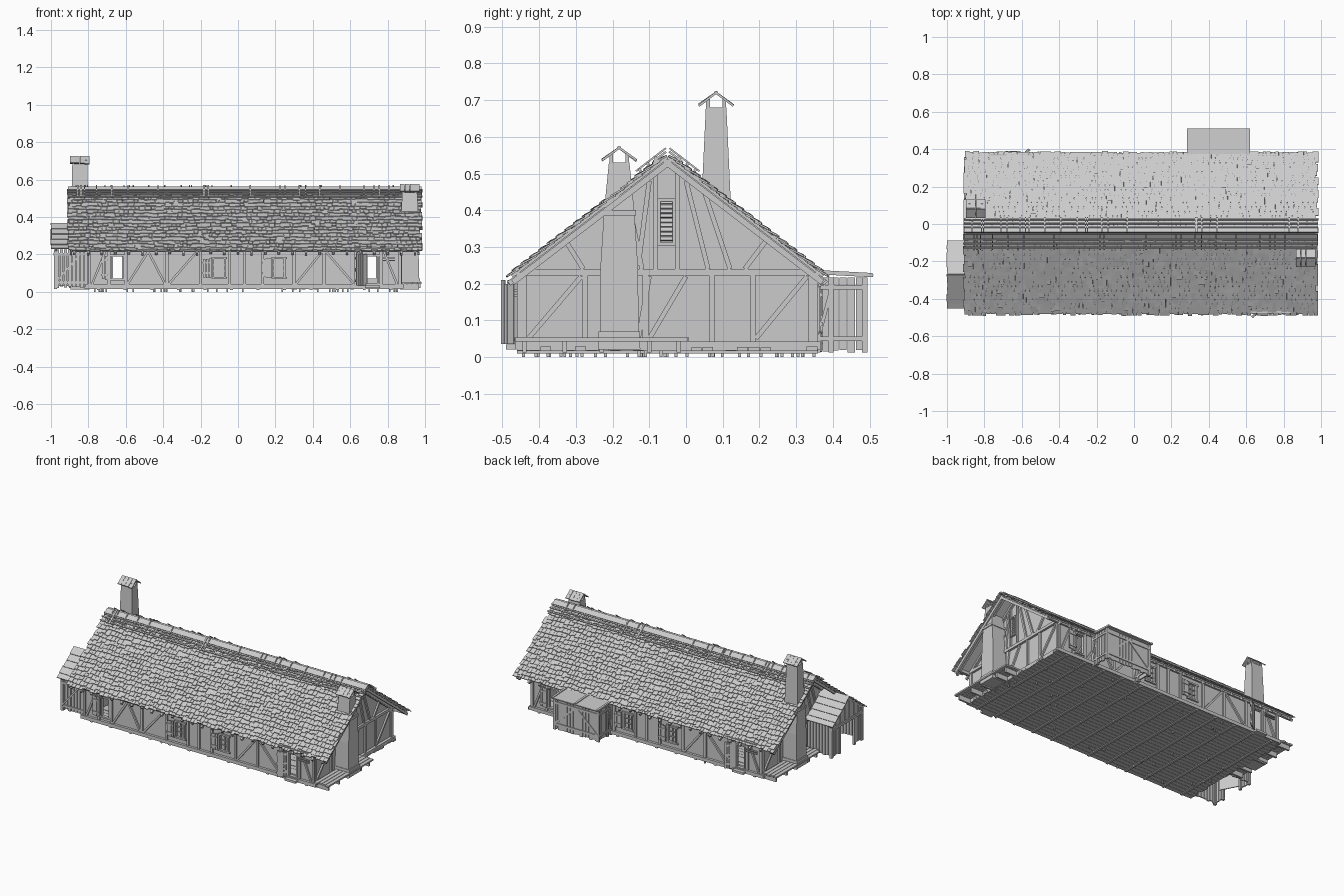
import bpy, bmesh, random
from math import pi
from mathutils import Vector as V, Matrix

random.seed(4)
CX, CY = 0.036, -0.05                      # house axis; front half is repeated by a half turn
TURN = Matrix.Translation((CX, CY, 0)) @ Matrix.Rotation(pi, 4, 'Z') @ Matrix.Translation((-CX, -CY, 0))
SIDES = (("front", Matrix.Identity(4)), ("back", TURN))
R = random.uniform


def hexa(bm, pts):
    v = [bm.verts.new(p) for p in pts]
    for f in ((3, 2, 1, 0), (4, 5, 6, 7), (0, 1, 5, 4), (1, 2, 6, 5), (2, 3, 7, 6), (3, 0, 4, 7)):
        bm.faces.new([v[i] for i in f])


def taper(bm, c, lo, hi, z0, z1):
    hexa(bm, [(c[0] + sx * s[0] / 2, c[1] + sy * s[1] / 2, z) for s, z in ((lo, z0), (hi, z1))
              for sx, sy in ((-1, -1), (1, -1), (1, 1), (-1, 1))])


def box(bm, x0, x1, y0, y1, z0, z1):
    s = (x1 - x0, y1 - y0)
    taper(bm, ((x0 + x1) / 2, (y0 + y1) / 2), s, s, z0, z1)


def beam(bm, p, q, side, w, h):
    """Board from p to q, w wide along side, h thick."""
    p, q = V(p), V(q)
    s = V(side).normalized()
    n = (q - p).cross(s).normalized()
    hexa(bm, [e + s * a * w / 2 + n * b * h / 2 for e in (p, q)
              for a, b in ((-1, -1), (1, -1), (1, 1), (-1, 1))])


def finish(name, bm, m=Matrix.Identity(4)):
    bm.transform(m)
    bmesh.ops.recalc_face_normals(bm, faces=bm.faces)
    me = bpy.data.meshes.new(name)
    bm.to_mesh(me)
    bm.free()
    bpy.context.collection.objects.link(bpy.data.objects.new(name, me))


def slope(x, s, lift=0):
    """Point on the front roof slope, s = distance down from the ridge (0..1)."""
    return V((x, -0.05 - 0.43 * s - 0.61 * lift, 0.545 - 0.33 * s + 0.79 * lift))


XL, XR, YF = -0.795, 0.867, -0.45          # wall lines
RL, RR = -0.905, 0.977                     # roof ends
OPENINGS = [(-0.67, -0.61, 0.07, 0.19), (-0.13, -0.07, 0.08, 0.175),
            (0.19, 0.25, 0.08, 0.175), (0.69, 0.75, 0.045, 0.19)]

# floor planks, bearers and pegs
bm = bmesh.new()
n = 26
for i in range(n):
    y = -0.46 + 0.82 * i / n
    box(bm, XL - 0.02 + R(-.01, .01), XR + 0.02 + R(-.01, .01), y, y + 0.82 / n - 0.002, 0.016, 0.026 + R(0, .003))
for i in range(12):
    x = XL + 0.05 + i * (XR - XL - 0.1) / 11
    box(bm, x - .008, x + .008, -0.46, 0.36, 0.01, 0.02)
for i in range(40):
    x, y = R(XL, XR), R(-0.45, 0.35)
    box(bm, x - .004, x + .004, y - .004, y + .004, 0, 0.02)
finish("floor", bm)

for tag, M in SIDES:
    # long wall in panels around its openings
    bm = bmesh.new()
    x = XL
    for a, b, z0, z1 in OPENINGS:
        box(bm, x, a, YF, YF + .012, 0.02, 0.235)
        box(bm, a, b, YF, YF + .012, 0.02, z0)
        box(bm, a, b, YF, YF + .012, z1, 0.235)
        x = b
    box(bm, x, XR, YF, YF + .012, 0.02, 0.235)
    finish(tag + "_wall", bm, M)

    # long wall timber frame
    bm = bmesh.new()
    y = YF - 0.004
    box(bm, XL - .02, XR + .02, y - .012, y + .008, 0.02, 0.042)
    box(bm, XL - .1, XR + .1, y - .008, y + .008, 0.212, 0.23)
    for x in (XL, -.69, -.6, -.38, -.2, -.045, .035, .13, .3, .46, .63, .765, XR):
        box(bm, x - .008, x + .008, y - .006, y + .008, 0.03, 0.22)
    for a, b in ((-.59, -.48), (-.39, -.48), (-.37, -.22), (.31, .45), (.62, .47), (.85, .78), (-.78, -.71)):
        beam(bm, (a, y, 0.042), (b, y, 0.215), (0, 1, 0), .012, .012)
    for a, b, z0, z1 in OPENINGS:
        box(bm, a - .012, b + .012, y - .007, y + .01, z1, z1 + .01)
        box(bm, a - .012, b + .012, y - .007, y + .01, z0 - .01, z0)
        for x in (a, b):
            box(bm, x - .006, x + .003, y - .006, y + .01, z0, z1)
    finish(tag + "_timbers", bm, M)

    # windows with glazing bars and a shutter beside each
    bm = bmesh.new()
    for a, b, z0, z1 in OPENINGS[1:3]:
        box(bm, a, b, YF + .006, YF + .009, z0, z1)
        box(bm, (a + b) / 2 - .003, (a + b) / 2 + .003, YF - .002, YF + .006, z0, z1)
        for k in (1, 2):
            z = z0 + (z1 - z0) * k / 3
            box(bm, a, b, YF - .002, YF + .006, z - .002, z + .002)
    for a, b, z0, z1 in OPENINGS[:3]:
        for k in range(3):
            x = a - .058 + k * .016
            box(bm, x, x + .014, y - .014, y - .008, z0 - R(0, .006), z1 + R(0, .006))
        for z in (z0 + .02, z1 - .02):
            box(bm, a - .06, a - .008, y - .018, y - .012, z - .005, z + .005)
    finish(tag + "_windows", bm, M)

    # open plank door with ledges
    bm = bmesh.new()
    p, q = V((.688, -.458, 0)), V((.632, -.502, 0))
    d = (q - p).normalized()
    for k in range(5):
        c = p.lerp(q, (k + .5) / 5)
        beam(bm, c + V((0, 0, .035)), c + V((0, 0, .205 + R(-.006, .006))), d, .0125, .006)
    for z in (.06, .12, .18):
        o = V((-.005, .006, z))
        beam(bm, p + o, q + o, (0, 0, 1), .014, .006)
    beam(bm, p + V((-.005, .006, .06)), q + V((-.005, .006, .12)), (0, 0, 1), .012, .006)
    box(bm, .62, .84, -.475, -.45, .228, .236)
    box(bm, .68, .76, -.49, -.45, .02, .034)
    for z in (.165, .178):
        box(bm, .765, .84, -.468, -.458, z, z + .006)
    finish(tag + "_door", bm, M)

    # gable wall
    bm = bmesh.new()
    prof = ((-.45, .02), (.35, .02), (.35, .232), (-.05, .538), (-.45, .232))
    f = bm.faces.new([bm.verts.new((XR - .012, a, b)) for a, b in prof])
    ext = bmesh.ops.extrude_face_region(bm, geom=[f])
    bmesh.ops.translate(bm, vec=(.012, 0, 0), verts=[v for v in ext["geom"] if isinstance(v, bmesh.types.BMVert)])
    finish(tag + "_gable_wall", bm, M)

    # gable timbers and louvred loft window
    bm = bmesh.new()
    g = XR + .004
    box(bm, XR - .01, g + .014, -.46, .36, .018, .042)
    box(bm, XR - .01, g + .01, -.46, .37, .222, .24)
    for yy in (-.442, -.275, -.11, .07, .182, .342):
        box(bm, XR - .004, g + .006, yy - .008, yy + .008, .04, .225)
    for yy in (-.083, -.024):
        box(bm, XR - .004, g + .006, yy - .006, yy + .006, .24, .515)
    for a, b, c, e in ((-.43, .05, -.285, .22), (.19, .05, .33, .22), (-.1, .05, .0, .22), (-.13, .05, -.1, .22),
                       (-.28, .24, -.33, .32), (-.12, .24, -.16, .44), (-.13, .25, -.1, .48),
                       (.06, .24, .0, .48), (.12, .24, .05, .45), (.16, .24, .22, .32)):
        beam(bm, (g, a, b), (g, c, e), (1, 0, 0), .012, .013)
    for yy in (-.073, -.033):
        box(bm, g, g + .012, yy - .004, yy + .004, .31, .43)
    for z in (.308, .428):
        box(bm, g, g + .012, -.077, -.029, z - .004, z + .004)
    for k in range(9):
        z = .318 + k * .0125
        beam(bm, (g, -.07, z + .004), (g, -.036, z + .004), (.6, 0, -.8), .011, .003)
    # wall-top rafters on the gable and along the overhang edge
    for x in (g, RR - .012):
        for sgn in (1, -1):
            pts = [slope(x, s, -.014) for s in (.0, 1.0)]
            if sgn < 0:
                pts = [V((p.x, 2 * CY - p.y, p.z)) for p in pts]
            beam(bm, *pts, (1, 0, 0), .012, .016)
    finish(tag + "_gable_timbers", bm, M)

    # plank step around the chimney foot
    bm = bmesh.new()
    for k in range(4):
        x = XR + .012 + k * .026
        box(bm, x, x + .023, -.46 + R(-.01, .01), .0 + R(-.01, .01), .043, .053)
    for yy in (-.44, -.33, -.23, -.1, -.02):
        box(bm, XR, RR - .01, yy - .006, yy + .006, .012, .043)
    finish(tag + "_step", bm, M)

    # chimney with tapering stack and little pitched cap
    bm = bmesh.new()
    top = .53 if tag == "front" else .68
    c = (.918, -.182)
    taper(bm, c, (.115, .115), (.112, .112), .02, .07)
    taper(bm, c, (.098, .105), (.096, .103), .07, .24)
    taper(bm, c, (.096, .103), (.094, .082), .24, .4)
    taper(bm, c, (.094, .082), (.08, .056), .4, top)
    taper(bm, c, (.104, .092), (.104, .092), .385, .4)
    for sx in (-.034, .034):
        for sy in (-.022, .022):
            box(bm, c[0] + sx - .005, c[0] + sx + .005, c[1] + sy - .005, c[1] + sy + .005, top, top + .025)
    for sgn in (-1, 1):
        for k in range(4):
            x = c[0] - .039 + k * .026
            beam(bm, (x, c[1] - sgn * .004, top + .043), (x, c[1] + sgn * .047, top + .006 + R(-.002, .002)),
                 (1, 0, 0), .025, .006)
    finish(tag + "_chimney", bm, M)

    # roof deck and rafters
    bm = bmesh.new()
    beam(bm, slope(CX, 0), slope(CX, .985), (1, 0, 0), RR - RL - .02, .008)
    for k in range(26):
        x = RL + .03 + k * (RR - RL - .06) / 25
        beam(bm, slope(x, 0, -.01), slope(x, 1.0 + R(0, .025), -.01), (1, 0, 0), .012, .014)
    finish(tag + "_roof_deck", bm, M)

    # overlapping wooden shingles
    bm = bmesh.new()
    rows = 18
    for r in range(rows):
        s = r / rows
        x = RL + R(-.012, .006)
        while x < RR - .008:
            w = min(R(.018, .036), RR + .008 - x)
            a, b = slope(x + w / 2, max(s - .01, 0), .004), slope(x + w / 2, s + 1.25 / rows + R(-.012, .012), .0095 + R(0, .003))
            if s + 1.25 / rows > 1:
                b = slope(x + w / 2, 1.0 + R(-.015, .01), .009)
            beam(bm, a, b, (1, 0, R(-.03, .03)), w - .0015, .005)
            x += w
    finish(tag + "_shingles", bm, M)

    # ridge boards, weight poles and pegs
    bm = bmesh.new()
    beam(bm, slope(CX, -.01, .014), slope(CX, .07, .014), (1, 0, 0), RR - RL + .01, .006)
    for s in (.05, .1, .15):
        beam(bm, slope(RL - .005 + R(-.005, .005), s, .018), slope(RR + .005, s, .018), (0, .79, .61), .008, .008)
    for k in range(24):
        x = R(RL, RR)
        beam(bm, slope(x, -.02, .022), slope(x, .17, .022), (1, 0, 0), .006, .005)
    finish(tag + "_ridge", bm, M)

# small gabled porch on the left end
bm = bmesh.new()
PY, PX = -.27, -.975
for sgn in (-1, 1):
    for k in range(5):
        a, b = k / 5, (k + 1.25) / 5
        if k == 4:
            b = 1
        beam(bm, (-.9 + R(-.004, .004), PY + sgn * .18 * a, .365 - .14 * a),
             (-.9 + R(-.004, .004), PY + sgn * .18 * b, .371 - .14 * b), (1, 0, 0), .2, .006)
    for x in (PX, -.81):
        beam(bm, (x, PY, .355), (x, PY + sgn * .17, .222), (1, 0, 0), .012, .012)
finish("porch_roof", bm)
bm = bmesh.new()
for yy in (-.425, -.115):
    for k in range(8):
        x = PX + k * .022
        box(bm, x, x + .018, yy - .004, yy + .004, .02 + R(0, .012), .225)
    for z in (.05, .2):
        box(bm, PX, XL, yy - .01, yy - .004, z - .007, z + .007)
    beam(bm, (PX, yy - .008, .05), (XL - .05, yy - .008, .2), (0, 1, 0), .008, .01)
for k in range(14):
    yy = -.42 + k * .0231
    z1 = .355 - .14 * abs(yy - PY) / .18
    box(bm, PX - .004, PX + .004, yy - .01, yy + .01, .19 if -.35 < yy < -.2 else .02 + R(0, .01), z1)
for yy in (-.425, -.35, -.195, -.115):
    box(bm, PX - .008, PX + .008, yy - .008, yy + .008, .015, .22)
box(bm, PX - .012, PX + .008, -.43, -.11, .195, .21)
for k in range(5):                          # door leaf ajar
    c = V((PX + .02 + k * .012, -.2 - k * .022, 0))
    beam(bm, c + V((0, 0, .03)), c + V((0, 0, .19)), (.48, -.88, 0), .023, .006)
finish("porch_walls", bm)

# plank lean-to at the back
bm = bmesh.new()
A, B, Y0, Y1 = .295, .61, .35, .487
n = 14
for k in range(n):
    x = A + k * (B - A) / n
    box(bm, x, x + (B - A) / n - .002, Y1 - .004 + R(0, .003), Y1 + .003, .012 + R(0, .01), .215)
for x in (A, B):
    for k in range(6):
        yy = Y0 + k * .0225
        box(bm, x - .004, x + .004, yy, yy + .02, .012 + R(0, .01), .217)
    for yy in (Y0 + .01, Y0 + .045, Y1):
        box(bm, x - .009, x + .009, yy - .007, yy + .007, .012, .217)
    for z in (.05, .19):
        box(bm, x - .009, x + .009, Y0, Y1, z - .006, z + .006)
    beam(bm, (x, Y0 + .01, .05), (x, Y0 + .05, .2), (1, 0, 0), .02, .01)
for z in (.05, .19):
    box(bm, A, B, Y1, Y1 + .008, z - .007, z + .007)
for a, b in ((A, .45), (B, .455)):
    beam(bm, (a, Y1 + .004, .05), (b, Y1 + .004, .19), (0, 1, 0), .008, .012)
finish("lean_to_walls", bm)
bm = bmesh.new()
for x in (.367, .537):
    beam(bm, (x, .34, .23), (x, .51, .221), (1, 0, 0), .168, .007)
for x in (.29, .452, .614):
    beam(bm, (x, .34, .235), (x, .508, .226), (1, 0, 0), .014, .006)
finish("lean_to_roof", bm)
